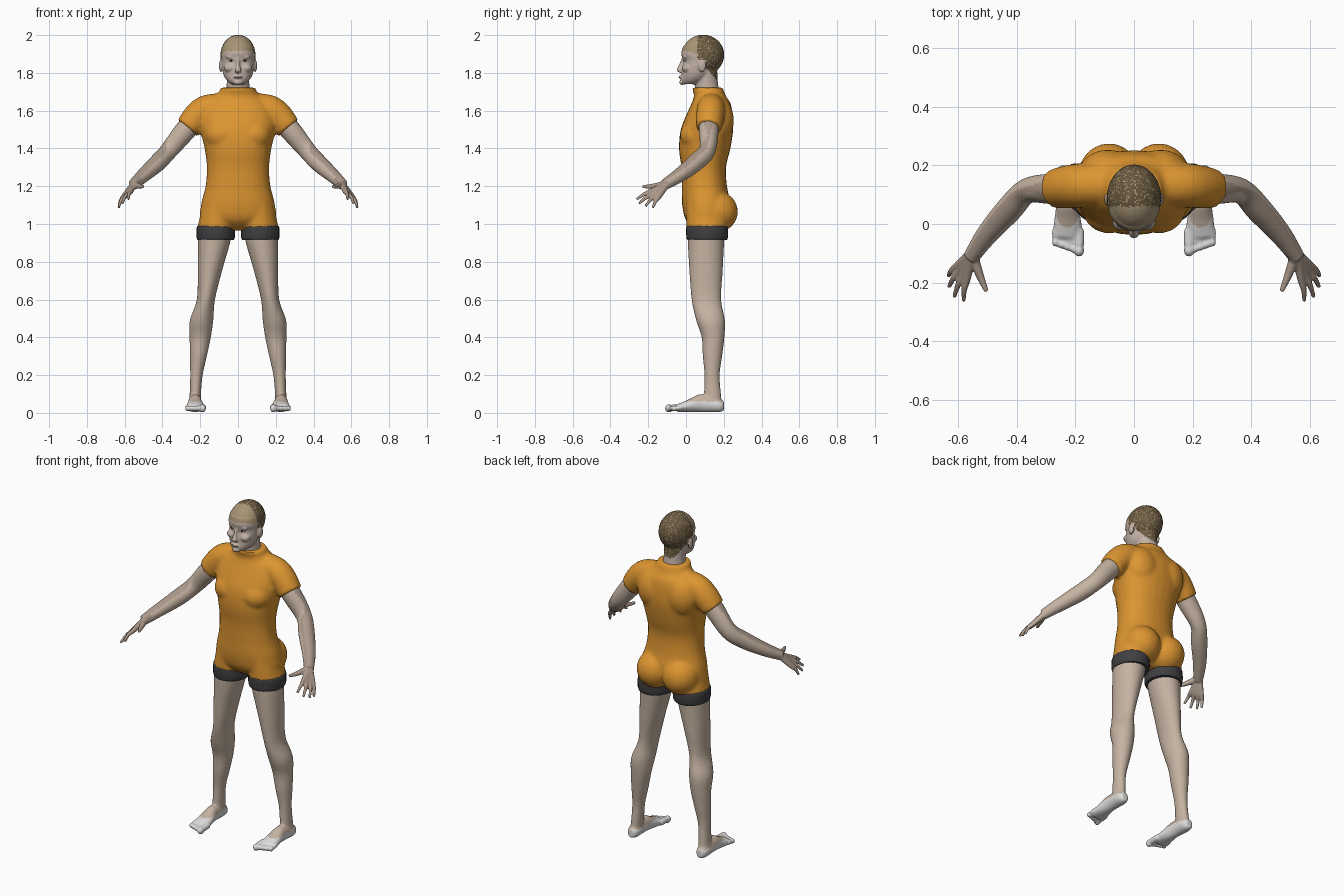
import bpy, bmesh, math, random
from mathutils import Vector, Matrix

random.seed(4)
if "Cube" in bpy.data.objects:
    bpy.data.objects.remove(bpy.data.objects["Cube"], do_unlink=True)


def material(name, *rgb):
    mat = bpy.data.materials.new(name)
    mat.use_nodes = True
    mat.diffuse_color = (*rgb, 1)
    mat.node_tree.nodes["Principled BSDF"].inputs["Base Color"].default_value = (*rgb, 1)
    return mat


ORANGE = material("orange cloth", .72, .3, .03)
CHARCOAL = material("charcoal cloth", .05, .05, .055)
SKIN = material("skin", .56, .45, .36)
TANNED = material("tanned skin", .4, .31, .25)
FACE = material("face skin", .54, .44, .38)
PALE = material("pale foot skin", .72, .71, .7)
SCALP = material("thin hair", .39, .3, .18)
HAIR = material("brown hair", .13, .09, .045)
LIP = material("lip", .36, .24, .2)
EYE = material("dark eye", .05, .04, .035)


def smooth_path(points, steps):
    """Catmull-Rom interpolation through tuples of any length."""
    padded = [points[0], *points, points[-1]]
    result = []
    for a, b, c, d in zip(padded, padded[1:], padded[2:], padded[3:]):
        for k in range(steps):
            t = k / steps
            result.append([q + t / 2 * (r - p + t * (2 * p - 5 * q + 4 * r - s + t * (3 * (q - r) + s - p)))
                           for p, q, r, s in zip(a, b, c, d)])
    return result + [list(points[-1])]


def tube(bm, rings, axis=None, sides=28, steps=5, power=2.0):
    """Closed loft through rings of (x, y, z, half width, half depth)."""
    path = smooth_path(rings, steps)
    loops = []
    for i, (x, y, z, wide, deep) in enumerate(path):
        before, after = path[max(i - 1, 0)], path[min(i + 1, len(path) - 1)]
        along = Vector(axis) if axis else (Vector(after[:3]) - Vector(before[:3])).normalized()
        across = Vector((1, 0, 0)) if abs(along.z) > .99 else along.cross(Vector((0, 0, 1))).normalized()
        other = across.cross(along)
        loop = []
        for k in range(sides):
            angle = math.tau * k / sides
            c, s = math.cos(angle), math.sin(angle)
            u = math.copysign(abs(c) ** (2 / power), c) * wide
            v = math.copysign(abs(s) ** (2 / power), s) * deep
            loop.append(bm.verts.new(Vector((x, y, z)) + across * u + other * v))
        loops.append(loop)
    for low, high in zip(loops, loops[1:]):
        for k in range(sides):
            n = (k + 1) % sides
            bm.faces.new((low[k], low[n], high[n], high[k]))
    bm.faces.new(loops[0])
    bm.faces.new(loops[-1])


def ball(bm, centre, radii):
    matrix = Matrix.Translation(centre) @ Matrix.Diagonal((*radii, 1))
    bmesh.ops.create_uvsphere(bm, u_segments=24, v_segments=16, radius=1, matrix=matrix)


def body_rings(rows):
    """Centred horizontal rings from (height, half width, front, back)."""
    return [(0, (f + b) / 2, z, w, (b - f) / 2) for z, w, f, b in rows]


def mirror_all(bm):
    copy = bmesh.ops.duplicate(bm, geom=bm.verts[:] + bm.edges[:] + bm.faces[:])["geom"]
    verts = [g for g in copy if isinstance(g, bmesh.types.BMVert)]
    bmesh.ops.scale(bm, vec=(-1, 1, 1), verts=verts)


def finish(bm, name, mats, rule=None, voxel=0, passes=4):
    """Fuse the shells into one skin, then colour its faces by a rule."""
    bmesh.ops.recalc_face_normals(bm, faces=bm.faces[:])
    mesh = bpy.data.meshes.new(name)
    bm.to_mesh(mesh)
    bm.free()
    obj = bpy.data.objects.new(name, mesh)
    bpy.context.collection.objects.link(obj)
    if voxel:
        fuse = obj.modifiers.new("fuse", 'REMESH')
        fuse.mode, fuse.voxel_size = 'VOXEL', voxel
        relax = obj.modifiers.new("relax", 'SMOOTH')
        relax.factor, relax.iterations = .5, passes
        graph = bpy.context.evaluated_depsgraph_get()
        mesh = bpy.data.meshes.new_from_object(obj.evaluated_get(graph))
        obj.modifiers.clear()
        obj.data = mesh
    mesh.materials.clear()
    for mat in mats:
        mesh.materials.append(mat)
    mesh.shade_smooth()
    mesh.set_sharp_from_angle(angle=math.radians(50))
    for face in mesh.polygons:
        face.material_index = rule(face.center, face.normal) if rule else 0
    return obj


def pair(bm, name, *args, **kwargs):
    """Make the left part and its mirrored right twin."""
    left = finish(bm, "left_" + name, *args, **kwargs)
    mesh = left.data.copy()
    mesh.transform(Matrix.Diagonal((-1, 1, 1, 1)))
    mesh.flip_normals()
    bpy.context.collection.objects.link(bpy.data.objects.new("right_" + name, mesh))


UP = (0, 0, 1)

# Suit: sleeve, thigh, chest, shoulder blade and buttock on one side, mirrored, plus trunk
bm = bmesh.new()
tube(bm, [(.07, .135, 1.63, .07, .065), (.16, .132, 1.605, .075, .08),
          (.215, .128, 1.568, .074, .077), (.268, .12, 1.508, .068, .067)])
tube(bm, [(.1, .11, 1.12, .085, .11), (.116, .112, .975, .1, .11)], UP)
ball(bm, (.085, .05, 1.47), (.09, .082, .08))
ball(bm, (.09, .17, 1.55), (.1, .083, .12))
ball(bm, (.085, .16, 1.065), (.107, .115, .11))
mirror_all(bm)
tube(bm, body_rings([
    (.965, .06, .06, .16), (1.02, .19, 0, .21), (1.1, .196, -.02, .235), (1.2, .172, -.022, .217),
    (1.3, .165, -.025, .212), (1.4, .177, -.037, .235), (1.5, .2, -.028, .25), (1.58, .2, .003, .247),
    (1.64, .17, .03, .235), (1.68, .115, .042, .21), (1.722, .09, .03, .195)]), UP, power=2.2)
finish(bm, "suit", [ORANGE], voxel=.01)

# Dark cuffs at the thighs
bm = bmesh.new()
tube(bm, [(.116, .112, .99, .098, .106), (.117, .112, .98, .102, .111),
          (.118, .112, .93, .101, .11), (.118, .112, .915, .095, .104)], UP, steps=3)
pair(bm, "cuff", [CHARCOAL])

# Leg, foot and toes
bm = bmesh.new()
tube(bm, [(.122, .11, .97, .088, .1), (.127, .106, .9, .085, .096), (.149, .106, .75, .064, .088),
          (.17, .108, .6, .048, .078), (.193, .13, .49, .062, .076), (.2, .143, .4, .056, .06),
          (.21, .14, .3, .045, .051), (.22, .138, .2, .033, .04), (.226, .14, .1, .03, .045),
          (.23, .14, .04, .034, .05)], UP)
tube(bm, [(.23, .2, .037, .02, .026), (.23, .17, .04, .035, .036), (.228, .08, .052, .036, .047),
          (.226, .01, .037, .046, .032), (.226, -.045, .026, .053, .021)], (0, -1, 0))
for i in range(5):
    x, size = .187 + .02 * i, .013 if i else .018
    reach = -.09 + .007 * i
    tube(bm, [(x, -.02, .03, size, size), (x, reach + .02, .027, size, size)], sides=12)
    ball(bm, (x, reach, .024), (size, size * 1.2, size * 1.2))
pair(bm, "leg", [SKIN, PALE], lambda c, n: int(c.z < .06), voxel=.006, passes=3)

# Arm, palm and fingers
bm = bmesh.new()
tube(bm, [(.22, .122, 1.56, .055, .055), (.285, .12, 1.488, .052, .056), (.365, .112, 1.39, .043, .048),
          (.425, .05, 1.325, .045, .047), (.5, -.035, 1.258, .037, .038), (.556, -.115, 1.207, .027, .029)])
wrist = Vector((.552, -.1, 1.212))
knuckles = Vector((.568, -.185, 1.172)), Vector((.606, -.145, 1.143))
tips = (.58, -.262, 1.13), (.612, -.249, 1.108), (.631, -.215, 1.094), (.632, -.177, 1.085)
for i, tip in enumerate(tips):
    knuckle = knuckles[0].lerp(knuckles[1], i / 3)
    middle = knuckle.lerp(Vector(tip), .5) + Vector((.004, 0, .006))
    tube(bm, [(*wrist, .018, .018), (*knuckle, .013, .015), (*middle, .01, .01), (*tip, .007, .007)], sides=12)
tube(bm, [(*wrist, .02, .02), (.525, -.175, 1.2, .014, .014), (.502, -.23, 1.198, .008, .008)], sides=12)
pair(bm, "arm", [SKIN, TANNED], lambda c, n: int(n.z > .55 or (c.y < -.1 and n.z > 0)), voxel=.005, passes=2)

# Head: ears, brows and cheeks mirrored, plus skull, face, neck, nose, mouth and chin
bm = bmesh.new()
ball(bm, (.091, .085, 1.838), (.01, .021, .034))
ball(bm, (.035, -.003, 1.884), (.026, .013, .009))
ball(bm, (.042, .008, 1.825), (.032, .03, .024))
mirror_all(bm)
ball(bm, (0, .09, 1.895), (.093, .113, .107))
tube(bm, body_rings([
    (1.94, .08, -.017, .15), (1.9, .088, -.025, .15), (1.866, .087, -.014, .15), (1.83, .084, -.02, .14),
    (1.79, .077, -.025, .13), (1.76, .059, -.029, .11), (1.74, .035, -.022, .07)]), UP)
tube(bm, [(0, .118, 1.67, .07, .068), (0, .108, 1.74, .06, .062), (0, .1, 1.82, .062, .065)], UP)
tube(bm, [(0, -.012, 1.875, .008, .012), (0, -.025, 1.84, .01, .014), (0, -.033, 1.812, .018, .016),
          (0, -.022, 1.801, .012, .012)], UP, sides=16)
ball(bm, (0, -.024, 1.778), (.024, .013, .011))
ball(bm, (0, -.02, 1.75), (.024, .016, .014))


def head_colour(c, n):
    edge = random.uniform(-.004, .004)
    crown = c.z > 1.87 and c.y > .06 + edge
    nape = c.y > .105 + edge and c.z > 1.83 - 1.2 * (c.y - .105) + edge
    if abs(c.x) < .1 and (crown or nape):
        return 2 if random.random() < .15 else 1
    return 2 if c.z > 1.915 - .3 * max(c.y, 0) else 0


finish(bm, "head", [FACE, HAIR, SCALP], head_colour, voxel=.005, passes=3)

# Eyes and mouth
bm = bmesh.new()
ball(bm, (.034, .001, 1.866), (.015, .014, .007))
pair(bm, "eye", [PALE, EYE], lambda c, n: int(abs(c.x - .034) < .007))
bm = bmesh.new()
ball(bm, (0, -.03, 1.777), (.02, .009, .006))
finish(bm, "lips", [LIP])
